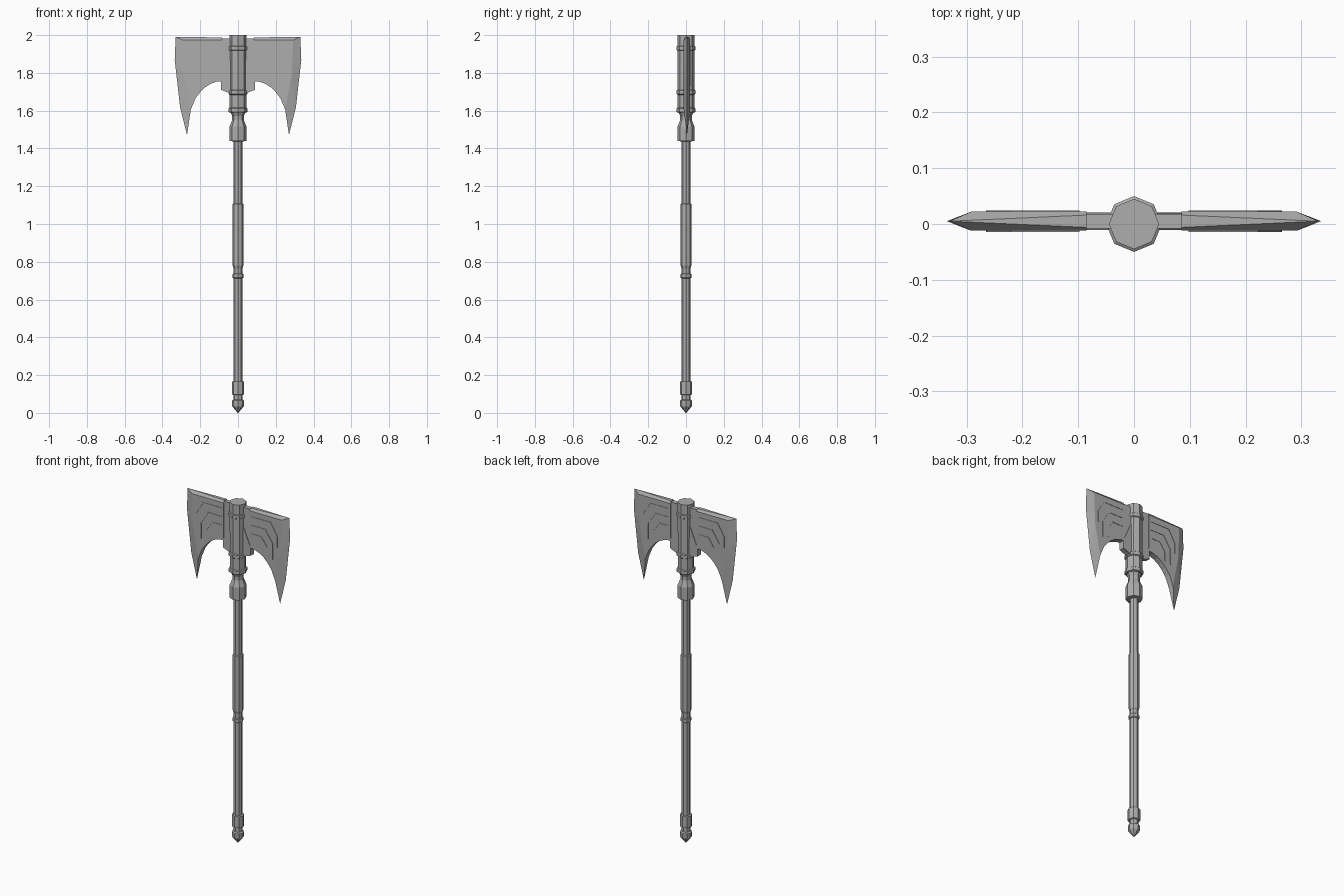
import bpy, bmesh
from math import cos, sin, pi
from mathutils import Vector

cube = bpy.data.objects.get("Cube")
if cube:
    bpy.data.objects.remove(cube, do_unlink=True)

steel = bpy.data.materials.new("grey steel")
steel.use_nodes = True
GREY = (0.42, 0.42, 0.42, 1)
steel.diffuse_color = GREY
steel.node_tree.nodes["Principled BSDF"].inputs["Base Color"].default_value = GREY

MID = 0.005    # centre plane of the blades
HALF = 0.017   # half thickness of the blades


def finish(name, bm, mirror=False):
    bmesh.ops.remove_doubles(bm, verts=bm.verts, dist=1e-5)
    bmesh.ops.recalc_face_normals(bm, faces=bm.faces)
    mesh = bpy.data.meshes.new(name)
    bm.to_mesh(mesh)
    bm.free()
    mesh.materials.append(steel)
    obj = bpy.data.objects.new(name, mesh)
    bpy.context.collection.objects.link(obj)
    if mirror:
        obj.modifiers.new("mirror", 'MIRROR').use_mirror_merge = False
    return obj


def turned(name, profile, sides=8):
    """Faceted part turned around z from (radius, height) pairs."""
    bm = bmesh.new()
    rings = [[bm.verts.new((r * cos(2 * pi * i / sides), r * sin(2 * pi * i / sides), z))
              for i in range(sides)] for r, z in profile]
    for low, high in zip(rings, rings[1:]):
        for i in range(sides):
            j = (i + 1) % sides
            bm.faces.new((low[i], low[j], high[j], high[i]))
    bm.faces.new(rings[0][::-1])
    bm.faces.new(rings[-1])
    return finish(name, bm)


def add_plate(bm, outline, y0, y1):
    """Add a prism with an (x, z) outline between two depths."""
    a = [bm.verts.new((x, y0, z)) for x, z in outline]
    b = [bm.verts.new((x, y1, z)) for x, z in outline]
    bm.faces.new(a)
    bm.faces.new(b[::-1])
    for i in range(len(a)):
        j = (i + 1) % len(a)
        bm.faces.new((a[i], b[i], b[j], a[j]))


# Handle, bottom to top
turned("pommel", [(0.002, 0), (0.031, 0.035), (0.033, 0.065), (0.025, 0.07),
                  (0.025, 0.095), (0.033, 0.098), (0.033, 0.165), (0.022, 0.167)])
turned("shaft", [(0.023, 0.15), (0.023, 1.46)])
turned("grip_ring", [(0.024, 0.712), (0.029, 0.716), (0.029, 0.734), (0.024, 0.738)])
turned("grip", [(0.024, 0.765), (0.029, 0.78), (0.029, 1.105), (0.024, 1.108)])
turned("collar", [(0.024, 1.437), (0.045, 1.44), (0.045, 1.515), (0.031, 1.55),
                  (0.031, 1.572), (0.044, 1.6)])

# Head core with raised bands
turned("head_core", [(0.044, 1.595), (0.045, 2.0)])
for n, z in enumerate((1.603, 1.697, 1.93)):
    turned(f"head_band_{n + 1}", [(0.044, z - 0.013), (0.05, z - 0.009),
                                  (0.05, z + 0.009), (0.044, z + 0.013)])

# Thin web and gusset joining blades to the core
bm = bmesh.new()
add_plate(bm, [(0.01, 1.982), (0.087, 1.982), (0.09, 1.71), (0.01, 1.68)],
          MID - 0.013, MID + 0.013)
finish("blade_web", bm, mirror=True)
bm = bmesh.new()
add_plate(bm, [(0.02, 1.9), (0.045, 1.86), (0.09, 1.755), (0.09, 1.712), (0.02, 1.683)],
          MID - 0.016, MID + 0.016)
finish("blade_gusset", bm, mirror=True)

# Blades: flat cheeks, ground rim and a hooked lower point
cheek_rim = [(0.085, 1.974), (0.292, 1.974), (0.285, 1.79), (0.25, 1.605)]
edge = [(0.33, 1.99), (0.335, 1.87), (0.307, 1.62), (0.27, 1.47)]
arc = [(0.225, 1.665), (0.2, 1.698), (0.175, 1.723), (0.145, 1.742), (0.115, 1.753), (0.085, 1.756)]
bm = bmesh.new()
cutting = [bm.verts.new((x, MID, z)) for x, z in edge]
sides = []
for s in (-1, 1):
    cheek = [bm.verts.new((x, MID + s * HALF, z)) for x, z in cheek_rim + arc]
    heel = bm.verts.new((0.085, MID + s * 0.011, 1.988))
    bm.faces.new(cheek)
    bm.faces.new((cheek[0], heel, cutting[0], cheek[1]))
    bm.faces.new((cheek[1], cutting[0], cutting[1], cheek[2]))
    bm.faces.new((cheek[2], cutting[1], cutting[2]))
    bm.faces.new((cheek[2], cutting[2], cutting[3], cheek[3]))
    sides.append((cheek, heel))
(front, heel_f), (back, heel_b) = sides
bm.faces.new((heel_f, heel_b, cutting[0]))
bm.faces.new((front[3], back[3], cutting[3]))
for i in range(3, len(front) - 1):
    bm.faces.new((front[i], front[i + 1], back[i + 1], back[i]))
bm.faces.new((front[-1], front[0], heel_f, heel_b, back[0], back[-1]))
finish("blades", bm, mirror=True)

# Fine stepped ribs on both cheeks of each blade
paths = [[(0.1, 1.94), (0.22, 1.94), (0.262, 1.87), (0.262, 1.81)],
         [(0.1, 1.89), (0.185, 1.89), (0.232, 1.82), (0.232, 1.73)],
         [(0.1, 1.84), (0.16, 1.84), (0.195, 1.79), (0.195, 1.74)]]
bm = bmesh.new()
for path in paths:
    for p, q in zip(path, path[1:]):
        p, q = Vector(p), Vector(q)
        along = (q - p).normalized() * 0.0025
        across = Vector((-along.y, along.x))
        strip = [p - along + across, q + along + across, q + along - across, p - along - across]
        for s in (-1, 1):
            add_plate(bm, strip, MID + s * (HALF - 0.002), MID + s * (HALF + 0.002))
finish("blade_ribs", bm, mirror=True)
